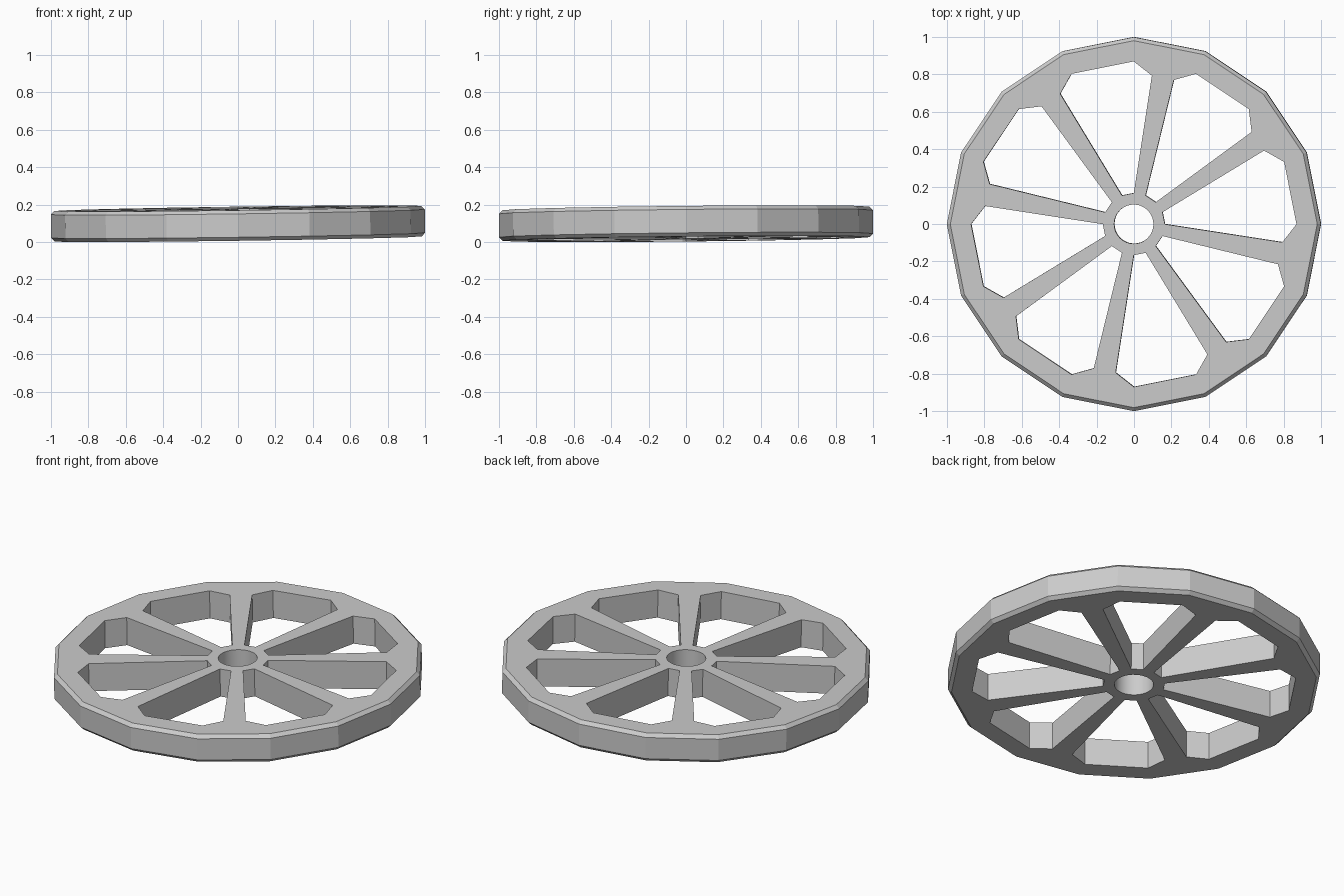
import bpy, bmesh
from math import radians, cos, sin
from mathutils import Matrix

if "Cube" in bpy.data.objects:
    bpy.data.objects.remove(bpy.data.objects["Cube"])

T = 0.163          # wheel thickness
CH = 0.019         # rim chamfer


def polar(r, deg):
    return (r * cos(radians(deg)), r * sin(radians(deg)))


def loft(bm, rings):
    """Closed solid from stacked rings, each ring = (list of xy, z)."""
    vs = [[bm.verts.new((x, y, z)) for x, y in pts] for pts, z in rings]
    n = len(vs[0])
    for a, b in zip(vs, vs[1:]):
        for i in range(n):
            j = (i + 1) % n
            bm.faces.new((a[i], a[j], b[j], b[i]))
    bm.faces.new(vs[0][::-1])
    bm.faces.new(vs[-1])


def make(name, bm):
    bmesh.ops.recalc_face_normals(bm, faces=bm.faces[:])
    me = bpy.data.meshes.new(name)
    bm.to_mesh(me)
    bm.free()
    ob = bpy.data.objects.new(name, me)
    bpy.context.collection.objects.link(ob)
    return ob


def ngon(r, n):
    return [polar(r, 360 * i / n) for i in range(n)]


# Sixteen-sided disc with chamfered top and bottom edges
bm = bmesh.new()
h = T / 2
loft(bm, [(ngon(1 - CH, 16), -h), (ngon(1, 16), -h + CH),
          (ngon(1, 16), h - CH), (ngon(1 - CH, 16), h)])
wheel = make("spoked_wheel", bm)

# Cutters: eight openings between the tapered spokes, plus the axle hole
bm = bmesh.new()
opening = [(0.166, -11.25), (0.80, -18.2), (0.87, -11.25),
           (0.87, 11.25), (0.80, 18.2), (0.166, 11.25)]
for k in range(8):
    pts = [polar(r, a + 11.25 + 45 * k) for r, a in opening]
    loft(bm, [(pts, -0.3), (pts, 0.3)])
hole = ngon(0.105, 32)
loft(bm, [(hole, -0.3), (hole, 0.3)])
cutter = make("opening_cutter", bm)
cutter.hide_render = True

# Cut the disc
mod = wheel.modifiers.new("openings", 'BOOLEAN')
mod.operation = 'DIFFERENCE'
mod.solver = 'EXACT'
mod.object = cutter
bpy.context.view_layer.objects.active = wheel
wheel.select_set(True)
cutter.select_set(False)
bpy.ops.object.modifier_apply(modifier=mod.name)
bpy.data.objects.remove(cutter)

# Slight tilt, then rest on the ground
wheel.data.transform(Matrix.Rotation(-0.014, 4, 'Y') @ Matrix.Rotation(0.010, 4, 'X'))
low = min(v.co.z for v in wheel.data.vertices)
wheel.data.transform(Matrix.Translation((0, 0, -low)))

# Smooth axle bore, flat everywhere else
bpy.ops.object.shade_smooth_by_angle(angle=radians(15))
